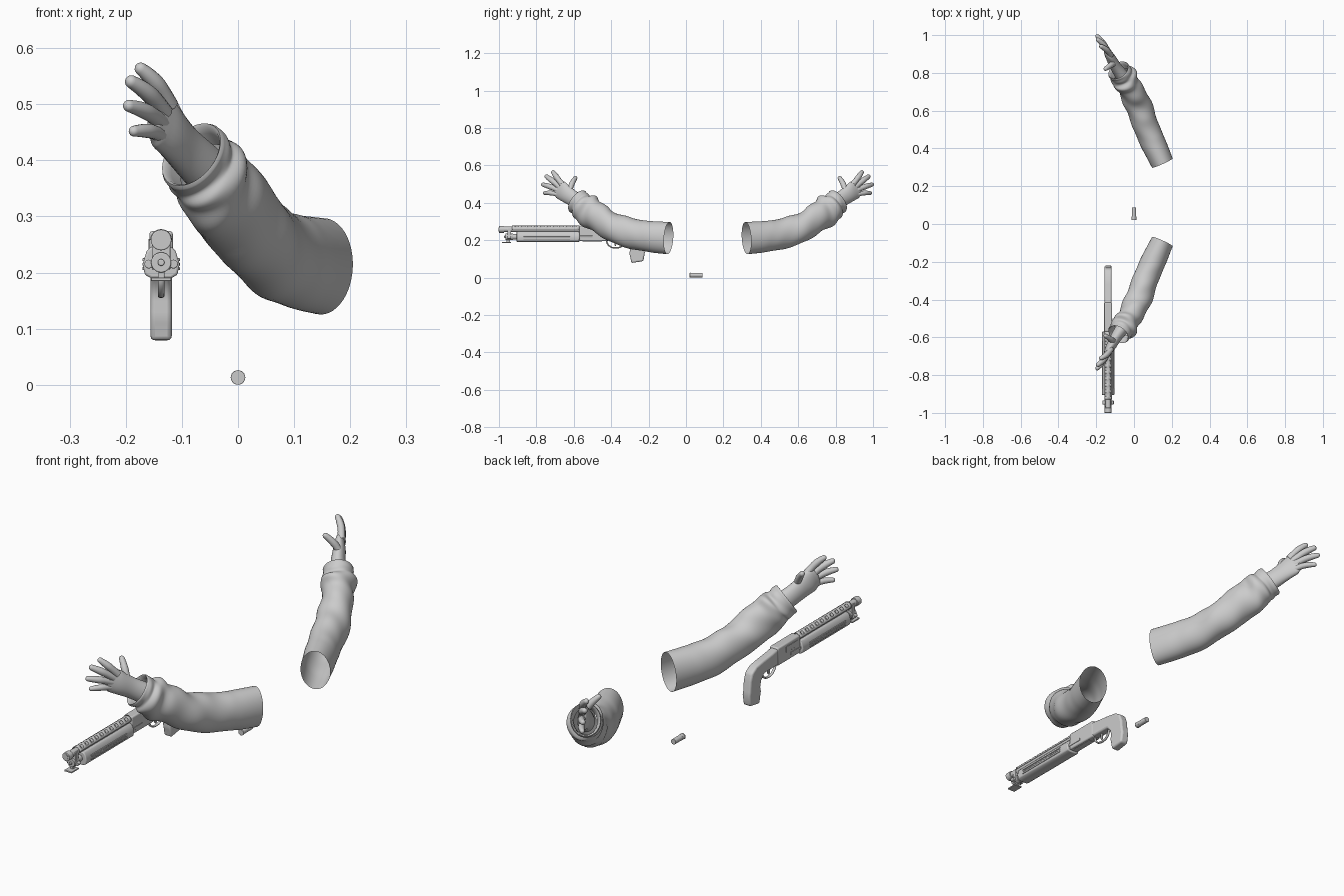
import bpy, bmesh, math
from mathutils import Vector

default_cube = bpy.data.objects.get("Cube")
if default_cube:
    bpy.data.objects.remove(default_cube, do_unlink=True)

grey = bpy.data.materials.new("plain_grey")
grey.use_nodes = True
grey.diffuse_color = (0.6, 0.6, 0.6, 1)
grey.node_tree.nodes["Principled BSDF"].inputs["Base Color"].default_value = (0.6, 0.6, 0.6, 1)

GUN_X = -0.137
MIRROR_Y = 0.115


def finish(name, bm, bevel=0, angle=35):
    """Turn a bmesh into a shaded, coloured object."""
    bmesh.ops.recalc_face_normals(bm, faces=bm.faces)
    mesh = bpy.data.meshes.new(name)
    bm.to_mesh(mesh)
    bm.free()
    obj = bpy.data.objects.new(name, mesh)
    bpy.context.collection.objects.link(obj)
    mesh.materials.append(grey)
    if bevel:
        mod = obj.modifiers.new("bevel", "BEVEL")
        mod.width, mod.segments, mod.limit_method = bevel, 3, "ANGLE"
    bpy.ops.object.select_all(action="DESELECT")
    obj.select_set(True)
    bpy.context.view_layer.objects.active = obj
    bpy.ops.object.shade_smooth_by_angle(angle=math.radians(angle))
    return obj


def spline(stations, steps):
    """Smooth interpolation through stations of any number of values."""
    pts = [Vector(s) for s in stations]
    pts = [2 * pts[0] - pts[1]] + pts + [2 * pts[-1] - pts[-2]]
    out = []
    for a, b, c, d in zip(pts, pts[1:], pts[2:], pts[3:]):
        for k in range(steps):
            t = k / steps
            out.append(0.5 * (2 * b + (c - a) * t + (2 * a - 5 * b + 4 * c - d) * t ** 2
                              + (3 * b - a - 3 * c + d) * t ** 3))
    return out + [pts[-2]]


def tube(name, stations, sides=20, steps=6, fold=None, lip=False, round_end=False, mirror=False):
    """Loft ellipses along stations of (x, y, z, half width, half height)."""
    path = spline(stations, steps)
    centres = [Vector(p[:3]) for p in path]
    rings = []
    for i, p in enumerate(path):
        t = (centres[min(i + 1, len(path) - 1)] - centres[max(i - 1, 0)]).normalized()
        side = t.cross(Vector((0, 0, 1))).normalized()
        rings.append((centres[i], t, side, side.cross(t), p[3], p[4], i / (len(path) - 1)))
    c, t, side, up, a, b, s = rings[-1]
    if lip:
        for shrink, back in ((0.95, -0.006), (0.88, -0.002), (0.82, 0.012), (0.75, 0.04)):
            rings.append((c - t * back, t, side, up, a * shrink, b * shrink, s))
    if round_end:
        for k in range(1, 5):
            q = k * math.pi / 2 / 4.3
            rings.append((c + t * min(a, b) * math.sin(q), t, side, up, a * math.cos(q), b * math.cos(q), s))
    bm = bmesh.new()
    loops = []
    for c, t, side, up, a, b, s in rings:
        loop = []
        for k in range(sides):
            q = math.tau * k / sides
            f = 1 + (fold(q, s) if fold else 0)
            v = c + (side * math.cos(q) * a + up * math.sin(q) * b) * f
            if mirror:
                v.y = 2 * MIRROR_Y - v.y
            loop.append(bm.verts.new(v))
        loops.append(loop)
    for lo, hi in zip(loops, loops[1:]):
        for k in range(sides):
            j = (k + 1) % sides
            bm.faces.new((lo[k], lo[j], hi[j], hi[k]))
    if round_end:
        bm.faces.new(loops[-1])
    return finish(name, bm, angle=60)


def cylinder(name, x, z, radius, y0, y1, sides=24, bevel=0.002):
    bm = bmesh.new()
    bmesh.ops.create_cone(bm, cap_ends=True, segments=sides, radius1=radius, radius2=radius, depth=y1 - y0)
    for v in bm.verts:
        v.co = Vector((x + v.co.x, (y0 + y1) / 2 + v.co.z, z + v.co.y))
    return finish(name, bm, bevel)


def slab(name, points, axis, lo, hi, bevel=0.003):
    """Extrude a profile along x (points are y, z) or along y (points are x, z)."""
    bm = bmesh.new()
    place = (lambda p, d: (d, p[0], p[1])) if axis == "x" else (lambda p, d: (p[0], d, p[1]))
    face = bm.faces.new([bm.verts.new(place(p, lo)) for p in points])
    moved = bmesh.ops.extrude_face_region(bm, geom=[face])["geom"]
    for v in moved:
        if isinstance(v, bmesh.types.BMVert):
            v.co["xyz".index(axis)] = hi
    return finish(name, bm, bevel)


def box(name, x, y0, y1, z0, z1, half, bevel=0.002):
    return slab(name, [(y0, z0), (y1, z0), (y1, z1), (y0, z1)], "x", x - half, x + half, bevel)


# Sleeved arms, one mirrored behind the other
def cloth_folds(q, s):
    calm = min(1, max(0, s - 0.12) * 2.5) * min(1, (1 - s) * 6 + 0.15)
    return calm * (0.05 * math.sin(2 * q + 17 * s) + 0.04 * math.sin(q - 34 * s) + 0.025 * math.sin(3 * q + 40 * s))


sleeve = [(0.15, -0.093, 0.211, 0.06, 0.086), (0.115, -0.17, 0.217, 0.065, 0.084),
          (0.08, -0.246, 0.227, 0.068, 0.08), (0.045, -0.34, 0.25, 0.069, 0.08),
          (0.01, -0.43, 0.292, 0.067, 0.078), (-0.028, -0.50, 0.34, 0.066, 0.078),
          (-0.05, -0.54, 0.372, 0.071, 0.08), (-0.065, -0.56, 0.39, 0.061, 0.069),
          (-0.08, -0.58, 0.407, 0.062, 0.07)]
hand = [(-0.06, -0.55, 0.385, 0.036, 0.045), (-0.095, -0.60, 0.42, 0.03, 0.043),
        (-0.12, -0.645, 0.45, 0.026, 0.047), (-0.135, -0.67, 0.468, 0.021, 0.05),
        (-0.145, -0.69, 0.478, 0.015, 0.042)]
# Each digit: base, tip, radius
digits = {
    "index_finger": ((-0.122, -0.662, 0.498), (-0.173, -0.71, 0.563), 0.0145),
    "middle_finger": ((-0.132, -0.675, 0.485), (-0.19, -0.745, 0.54), 0.015),
    "ring_finger": ((-0.136, -0.68, 0.466), (-0.194, -0.764, 0.497), 0.014),
    "little_finger": ((-0.137, -0.68, 0.444), (-0.185, -0.755, 0.452), 0.0125),
    "thumb": ((-0.098, -0.625, 0.45), (-0.15, -0.592, 0.532), 0.0145),
}
for prefix, mirrored in (("right", False), ("left", True)):
    tube(prefix + "_sleeve", sleeve, 48, 9, cloth_folds, lip=True, mirror=mirrored)
    tube(prefix + "_hand", hand, 24, 5, round_end=True, mirror=mirrored)
    for name, (base, tip, r) in digits.items():
        base, tip = Vector(base), Vector(tip)
        bend = Vector((0.004, -0.004, 0.004))
        path = [(*(base.lerp(tip, f) + bend * math.sin(f * math.pi)), r * w, r * w)
                for f, w in ((0, 1.1), (0.3, 1), (0.55, 1.03), (0.8, 0.92), (1, 0.78))]
        tube(prefix + "_" + name, path, 14, 3, round_end=True, mirror=mirrored)

# Barrel, magazine tube and muzzle fittings
cylinder("barrel", GUN_X, 0.258, 0.0145, -0.985, -0.5)
cylinder("muzzle_ring", GUN_X, 0.258, 0.0185, -1, -0.972)
cylinder("muzzle_bore", GUN_X, 0.258, 0.011, -1.0015, -0.99, bevel=0)
cylinder("magazine_tube", GUN_X, 0.218, 0.0145, -0.95, -0.55)
cylinder("magazine_cap", GUN_X, 0.218, 0.018, -0.965, -0.925)
cylinder("magazine_cap_tip", GUN_X, 0.218, 0.006, -0.972, -0.96)
box("barrel_clamp", GUN_X, -0.955, -0.935, 0.205, 0.265, 0.0165)
box("clamp_plate", GUN_X, -0.985, -0.935, 0.185, 0.191, 0.018, 0.001)
box("clamp_post", GUN_X, -0.96, -0.94, 0.188, 0.206, 0.006)
for sign in (-1, 1):
    cylinder("sling_lug", GUN_X + sign * 0.022, 0.215, 0.008, -0.955, -0.935, 12)

# Vented heat shield over the barrel
bm = bmesh.new()
arc, rows = 12, 21
grid = [[bm.verts.new((GUN_X + 0.0195 * math.cos(math.pi * k / arc), -0.93 + 0.36 * j / rows,
                       0.258 + 0.0195 * math.sin(math.pi * k / arc))) for k in range(arc + 1)]
        for j in range(rows + 1)]
for j in range(rows):
    for k in range(arc):
        if not (j % 2 and k in (2, 3, 4, 7, 8, 9)):
            bm.faces.new((grid[j][k], grid[j][k + 1], grid[j + 1][k + 1], grid[j + 1][k]))
shield = finish("heat_shield", bm)
shield.modifiers.new("thickness", "SOLIDIFY").thickness = 0.002

# Sliding fore grip with side grooves
half = [(0.017, 0.247), (0.026, 0.238), (0.033, 0.215), (0.029, 0.196), (0.018, 0.19)]
outline = [(GUN_X + x, z) for x, z in half] + [(GUN_X - x, z) for x, z in reversed(half)]
slab("fore_grip", outline, "y", -0.905, -0.57, 0.004)
for sign in (-1, 1):
    for z in (0.207, 0.215, 0.223):
        box("fore_grip_rib", GUN_X + sign * 0.0305, -0.87, -0.62, z - 0.0025, z + 0.0025, 0.003, 0.001)
    box("slide_bar", GUN_X + sign * 0.019, -0.58, -0.5, 0.212, 0.224, 0.004, 0.001)

# Receiver flowing into the pistol grip
box("receiver", GUN_X, -0.57, -0.415, 0.196, 0.274, 0.021, 0.006)
stock = [(-0.43, 0.27), (-0.38, 0.262), (-0.32, 0.255), (-0.27, 0.247), (-0.24, 0.228), (-0.228, 0.195),
         (-0.224, 0.15), (-0.22, 0.135), (-0.228, 0.088), (-0.292, 0.078), (-0.298, 0.11),
         (-0.303, 0.13), (-0.298, 0.15), (-0.305, 0.175), (-0.325, 0.197), (-0.43, 0.198)]
slab("stock_and_grip", stock, "x", GUN_X - 0.019, GUN_X + 0.019, 0.008)
box("ejection_port", GUN_X - 0.0205, -0.55, -0.47, 0.235, 0.26, 0.002, 0.001)
box("loading_port", GUN_X, -0.555, -0.45, 0.194, 0.198, 0.012, 0.001)
box("trigger", GUN_X, -0.382, -0.373, 0.17, 0.2, 0.004)

# Trigger guard bent from a round bar
guard = [(GUN_X, y, z, 0.006, 0.004) for y, z in
         ((-0.425, 0.2), (-0.418, 0.178), (-0.395, 0.161), (-0.36, 0.16), (-0.338, 0.175), (-0.33, 0.2))]
tube("trigger_guard", guard, 10, 4)

# Loose cartridge lying on its side
cylinder("cartridge_case", 0, 0.013, 0.0118, 0.022, 0.088, bevel=0.001)
cylinder("cartridge_rim", 0, 0.013, 0.013, 0.02, 0.024, bevel=0.001)
cylinder("cartridge_base", 0, 0.013, 0.0123, 0.024, 0.04, bevel=0.0005)
